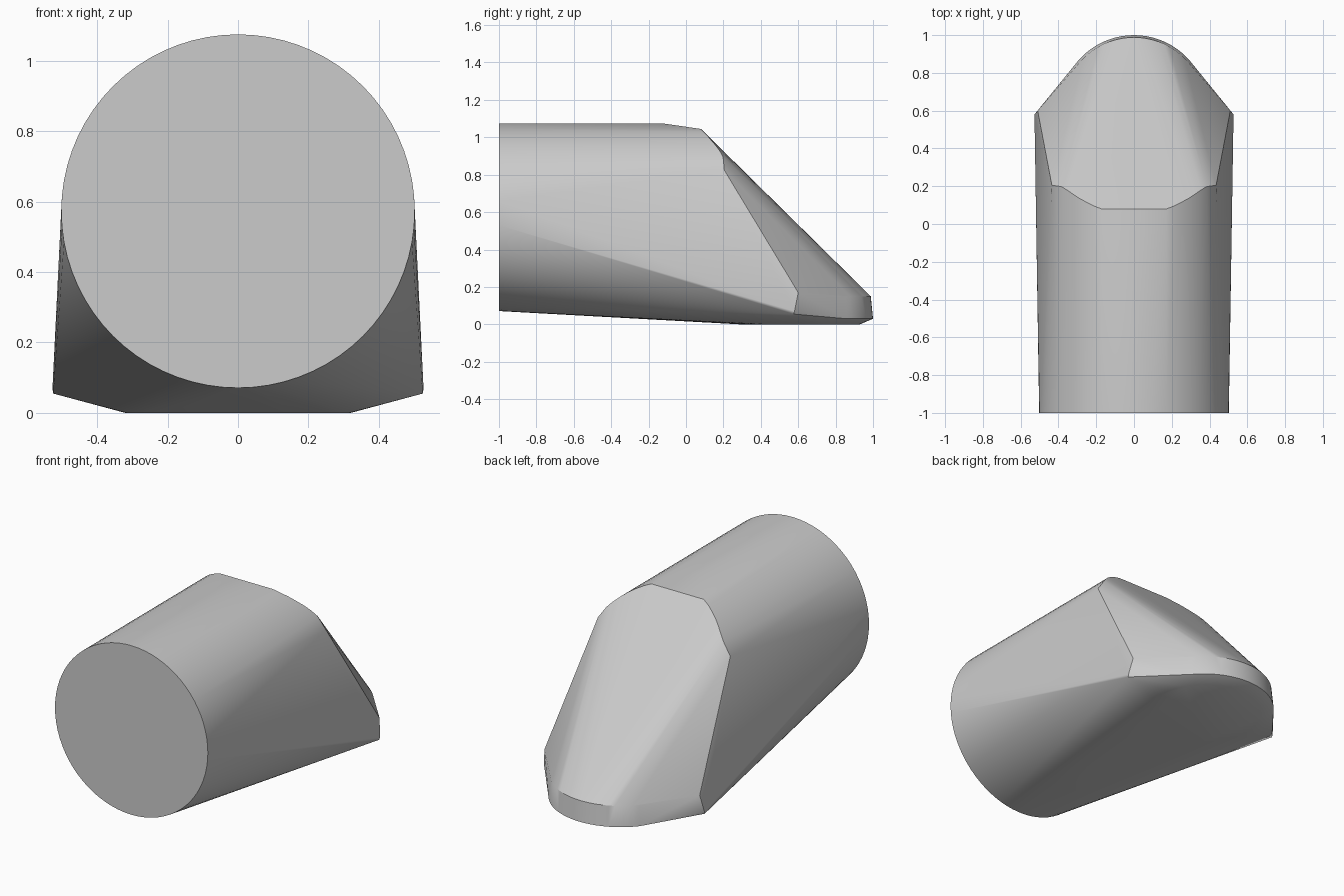
import bpy
import bmesh
from math import sin, cos, radians

cube = bpy.data.objects.get("Cube")
if cube:
    bpy.data.objects.remove(cube)

RADIUS, AXIS_Z = 0.502, 0.573
NOSE_Y = 0.61


def round_point(deg, y):
    """Point on the round body, angle measured from the top."""
    a = radians(deg)
    return (RADIUS * sin(a), y, AXIS_Z + RADIUS * cos(a))


def nose_point(deg, radius, z):
    """Point on a level arc, angle measured from the tip."""
    a = radians(deg)
    return (radius * sin(a), NOSE_Y + radius * cos(a), z)


# Round front end
points = [round_point(d, -1) for d in range(0, 360, 5)]

# Where the round body stops at the sloping back, and the wide low corners
points.append(round_point(0, -0.13))
shoulder = {20: 0.08, 25: 0.095, 30: 0.115, 35: 0.135, 40: 0.158, 45: 0.18, 50: 0.198, 60: 0.205}
for side in (-1, 1):
    points += [round_point(side * d, y) for d, y in shoulder.items()]
    points += [(side * 0.525, 0.575, 0.055), (side * 0.527, 0.58, 0.07),
               (side * 0.51, 0.6, 0.17)]

# Rounded nose: upper rim, lower rim, and the flat round sole
points += [nose_point(d, 0.378, 0.15) for d in range(-50, 51, 5)]
points += [nose_point(d, 0.39, 0.03) for d in range(-50, 51, 5)]
points += [nose_point(d, 0.32, 0) for d in range(0, 360, 10)]

# Skin stretched over the sections
bm = bmesh.new()
for p in points:
    bm.verts.new(p)
hull = bmesh.ops.convex_hull(bm, input=bm.verts[:])
loose = {g for g in hull["geom_interior"] + hull["geom_unused"]
         if isinstance(g, bmesh.types.BMVert) and not g.link_faces}
bmesh.ops.delete(bm, geom=list(loose), context="VERTS")
bmesh.ops.dissolve_limit(bm, angle_limit=radians(0.3), verts=bm.verts[:], edges=bm.edges[:])
bmesh.ops.recalc_face_normals(bm, faces=bm.faces[:])
mesh = bpy.data.meshes.new("tapered_body")
bm.to_mesh(mesh)
bm.free()

body = bpy.data.objects.new("tapered_body", mesh)
bpy.context.collection.objects.link(body)

# Plain grey
grey = bpy.data.materials.new("plain_grey")
grey.use_nodes = True
color = (0.6, 0.6, 0.6, 1)
grey.diffuse_color = color
grey.node_tree.nodes["Principled BSDF"].inputs["Base Color"].default_value = color
mesh.materials.append(grey)

bpy.ops.object.select_all(action="DESELECT")
body.select_set(True)
bpy.context.view_layer.objects.active = body
bpy.ops.object.shade_smooth_by_angle(angle=radians(30))
